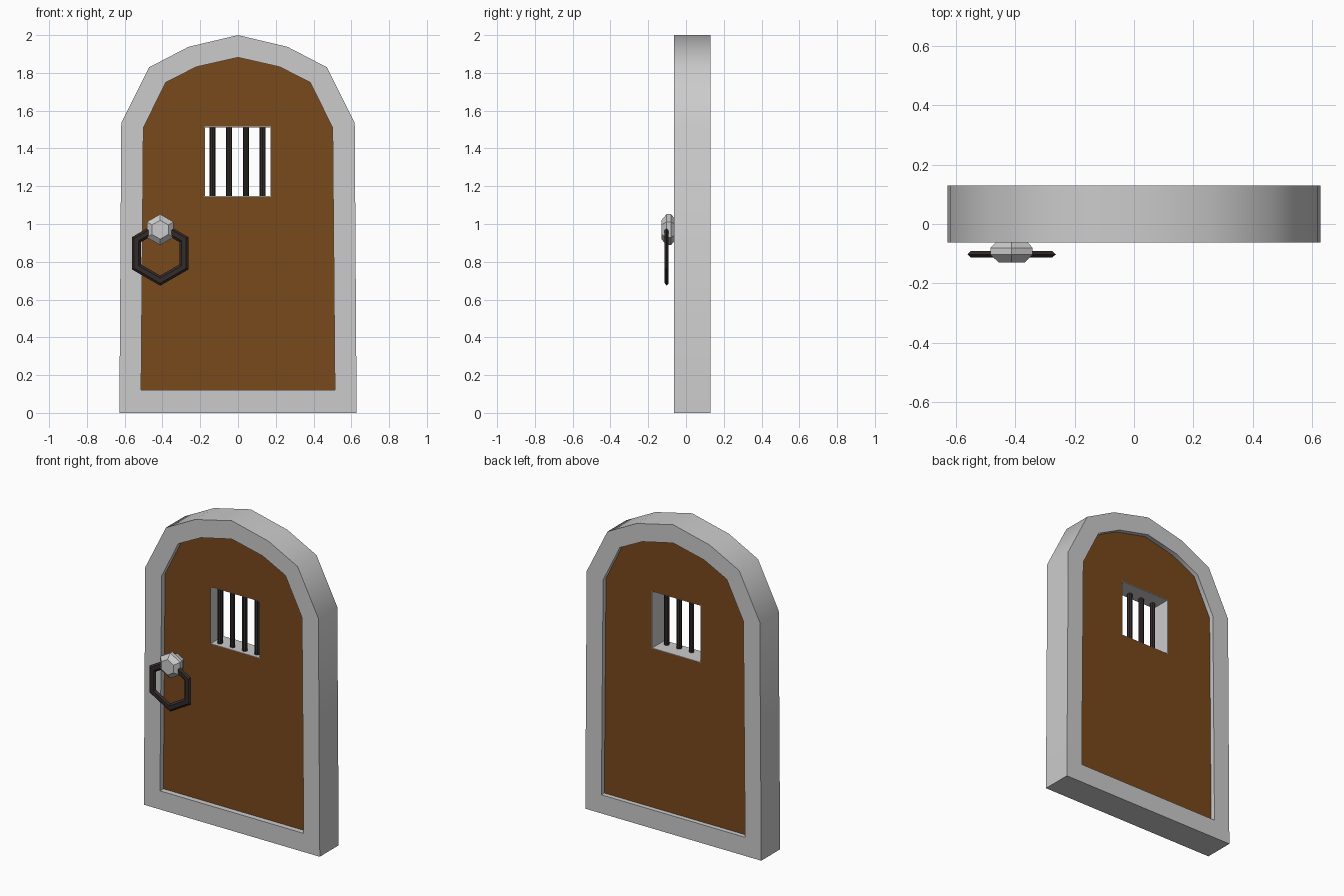
import bpy, bmesh, math

if "Cube" in bpy.data.objects:
    bpy.data.objects.remove(bpy.data.objects["Cube"])


def material(name, color):
    m = bpy.data.materials.new(name)
    m.diffuse_color = (*color, 1)
    m.use_nodes = True
    m.node_tree.nodes["Principled BSDF"].inputs["Base Color"].default_value = m.diffuse_color
    return m


wood = material("wood", (0.19, 0.065, 0.012))
iron = material("dark_iron", (0.032, 0.024, 0.022))


def mirrored(half):
    """Close a right-hand half outline (bottom to top centre) across x = 0."""
    return half + [(-x, z) for x, z in reversed(half) if x > 0]


def rect(x0, x1, z0, z1):
    return [(x0, z0), (x1, z0), (x1, z1), (x0, z1)]


def slab(name, outlines, y0, y1, mat=None, smooth=None):
    """Flat plate in the xz plane; the second outline is a hole."""
    cu = bpy.data.curves.new(name, 'CURVE')
    cu.dimensions = '2D'
    cu.fill_mode = 'BOTH'
    cu.extrude = (y1 - y0) / 2
    for pts in outlines:
        s = cu.splines.new('POLY')
        s.points.add(len(pts) - 1)
        for p, (x, z) in zip(s.points, pts):
            p.co = (x, z, 0, 1)
        s.use_cyclic_u = True
    ob = bpy.data.objects.new(name, cu)
    bpy.context.collection.objects.link(ob)
    ob.rotation_euler = (math.pi / 2, 0, 0)
    ob.location.y = (y0 + y1) / 2
    bpy.ops.object.select_all(action='DESELECT')
    bpy.context.view_layer.objects.active = ob
    ob.select_set(True)
    bpy.ops.object.convert(target='MESH')
    ob = bpy.context.object
    ob.name = name
    bm = bmesh.new()
    bm.from_mesh(ob.data)
    bmesh.ops.remove_doubles(bm, verts=bm.verts, dist=1e-5)
    bmesh.ops.recalc_face_normals(bm, faces=bm.faces)
    for f in bm.faces:
        f.smooth = False
    bm.to_mesh(ob.data)
    bm.free()
    if mat:
        ob.data.materials.clear()
        ob.data.materials.append(mat)
    if smooth:
        bpy.ops.object.shade_smooth_by_angle(angle=math.radians(smooth))
    return ob


# Arched stone frame and recessed wooden panel
outer = mirrored([(0.628, 0), (0.618, 1.535), (0.47, 1.83), (0.262, 1.938), (0, 2.0)])
inner = mirrored([(0.513, 0.12), (0.501, 1.51), (0.382, 1.75), (0.22, 1.832), (0, 1.882)])
slab("door_frame", [outer, inner], -0.063, 0.13, smooth=40)
slab("door_panel", [inner, rect(-0.178, 0.175, 1.144, 1.515)], -0.028, 0.1, wood)

# Grey lining of the window opening
slab("window_lining", [rect(-0.178, 0.175, 1.144, 1.515),
                       rect(-0.175, 0.172, 1.147, 1.512)], -0.028, 0.1)

# Window bars
for i in range(4):
    bpy.ops.mesh.primitive_cylinder_add(vertices=8, radius=0.016, depth=0.37,
                                        location=(-0.135 + i * 0.0885, 0.01, 1.33))
    bar = bpy.context.object
    bar.name = f"window_bar_{i + 1}"
    bar.data.materials.append(iron)

# Hexagonal handle knob, chamfered front and back, with a short stem
bm = bmesh.new()
rings = []
for y, r in [(-0.13, 0.05), (-0.103, 0.082), (-0.08, 0.082), (-0.06, 0.06), (-0.025, 0.05)]:
    rings.append([bm.verts.new((-0.412 + r * math.sin(k * math.pi / 3), y,
                                0.97 + r * math.cos(k * math.pi / 3))) for k in range(6)])
for a, b in zip(rings, rings[1:]):
    for k in range(6):
        n = (k + 1) % 6
        bm.faces.new((a[k], a[n], b[n], b[k]))
bm.faces.new(rings[0])
bm.faces.new(rings[-1])
bmesh.ops.recalc_face_normals(bm, faces=bm.faces)
me = bpy.data.meshes.new("handle_knob")
bm.to_mesh(me)
bm.free()
bpy.context.collection.objects.link(bpy.data.objects.new("handle_knob", me))

# Six-sided pull ring
bpy.ops.mesh.primitive_torus_add(major_segments=6, minor_segments=6, major_radius=0.145,
                                 minor_radius=0.027, location=(-0.412, -0.102, 0.845),
                                 rotation=(math.pi / 2, math.pi / 6, 0))
ring = bpy.context.object
ring.name = "handle_ring"
ring.scale.z = 0.45
ring.data.materials.append(iron)
